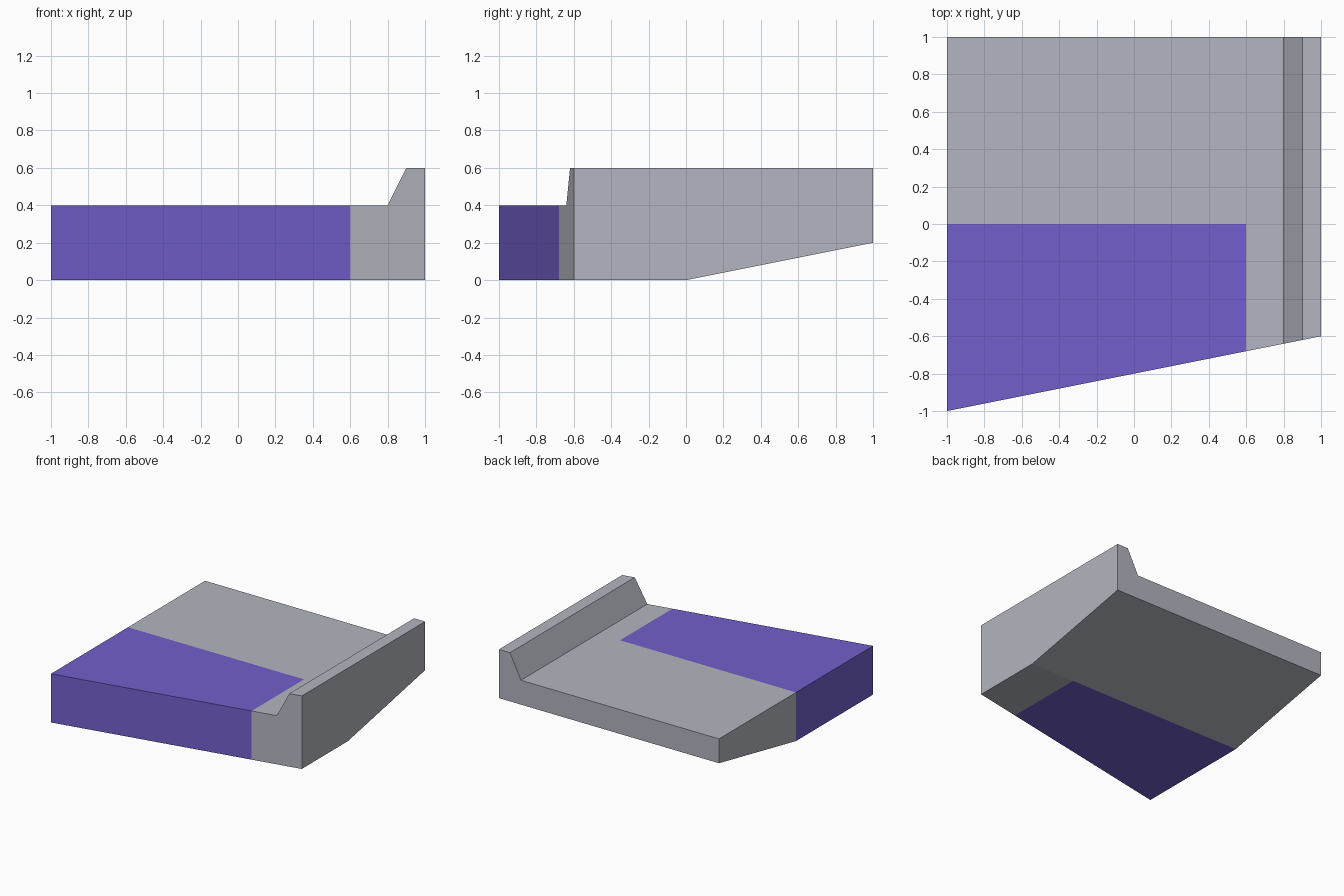
import bpy
import bmesh

if "Cube" in bpy.data.objects:
    bpy.data.objects.remove(bpy.data.objects["Cube"], do_unlink=True)


def make_material(name, colour):
    mat = bpy.data.materials.new(name)
    mat.use_nodes = True
    mat.diffuse_color = colour
    mat.node_tree.nodes["Principled BSDF"].inputs["Base Color"].default_value = colour
    return mat


grey = make_material("light grey", (0.45, 0.465, 0.525, 1))
purple = make_material("purple", (0.17, 0.114, 0.6, 1))

# Cross-section: flat deck with a raised, sloped kerb on the left
profile = [(-1, 0), (1, 0), (1, 0.6), (0.9, 0.6), (0.8, 0.4), (-1, 0.4)]

# Extrude from the slanted front to the square back
bm = bmesh.new()
front = [bm.verts.new((x, -1 + 0.2 * (x + 1), z)) for x, z in profile]
back = [bm.verts.new((x, 1, z)) for x, z in profile]
bm.faces.new(front)
bm.faces.new(back[::-1])
for i in range(len(profile)):
    j = (i + 1) % len(profile)
    bm.faces.new((front[i], back[i], back[j], front[j]))

# Cut along the borders of the painted area
for point, normal in (((0.6, 0, 0), (1, 0, 0)), ((0, 0, 0), (0, 1, 0))):
    bmesh.ops.bisect_plane(bm, geom=bm.verts[:] + bm.edges[:] + bm.faces[:],
                           dist=1e-5, plane_co=point, plane_no=normal)

# Underside ramps up towards the back
for v in bm.verts:
    if v.co.y > 0.99 and v.co.z < 0.01:
        v.co.z = 0.2
bmesh.ops.recalc_face_normals(bm, faces=bm.faces[:])

# Paint the front right area
for f in bm.faces:
    c = f.calc_center_median()
    f.material_index = 1 if c.x < 0.6 and c.y < 0 else 0

mesh = bpy.data.meshes.new("deck_with_kerb")
bm.to_mesh(mesh)
bm.free()
mesh.materials.append(grey)
mesh.materials.append(purple)
deck = bpy.data.objects.new("deck_with_kerb", mesh)
bpy.context.collection.objects.link(deck)
